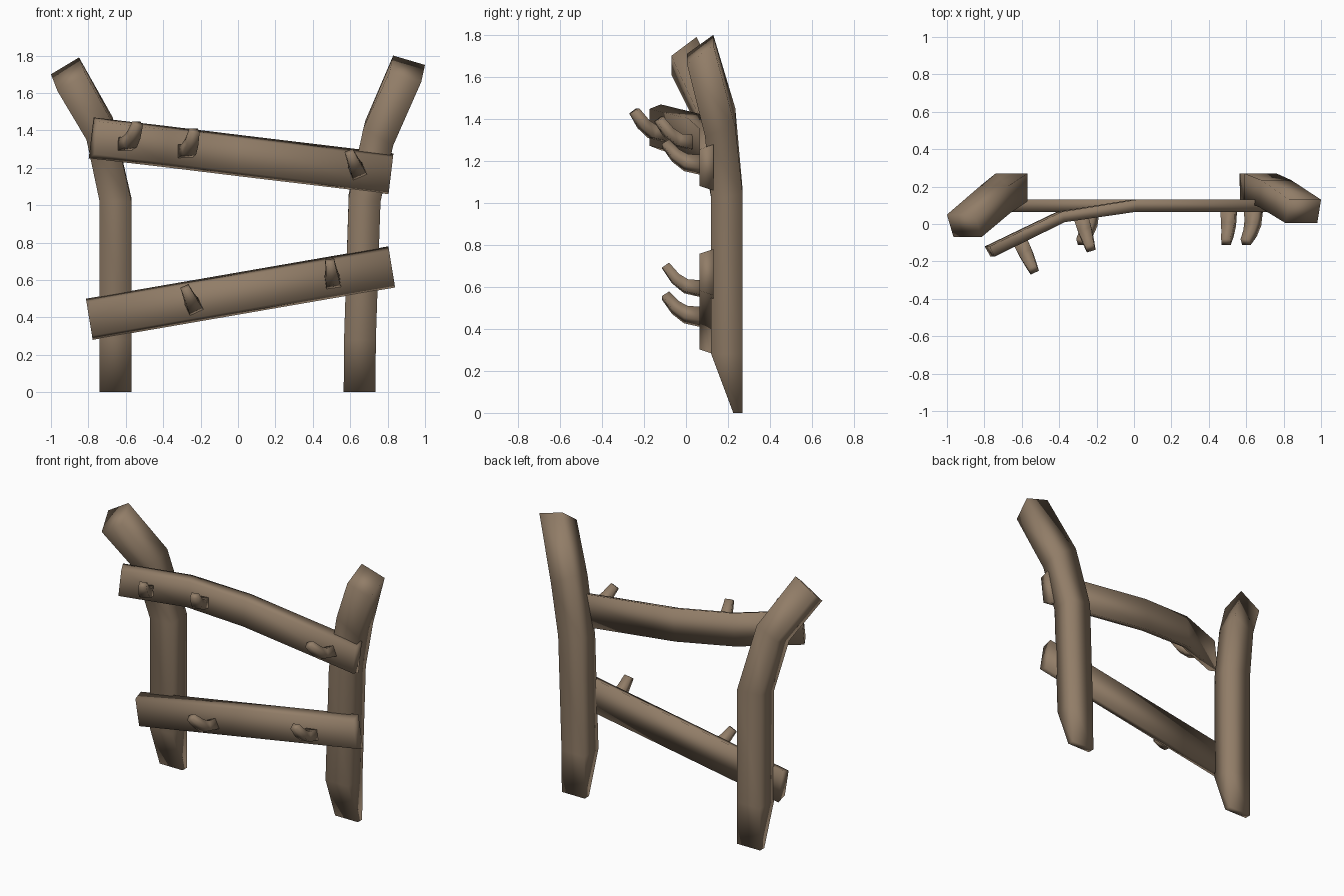
import bpy, bmesh, math
from mathutils import Vector, Matrix

if "Cube" in bpy.data.objects:
    bpy.data.objects.remove(bpy.data.objects["Cube"])

wood = bpy.data.materials.new("weathered_wood")
wood.diffuse_color = (0.285, 0.205, 0.137, 1)
wood.use_nodes = True
wood.node_tree.nodes["Principled BSDF"].inputs["Base Color"].default_value = wood.diffuse_color


def loft(name, rings):
    """Skin a list of equal-sized point rings and close both ends."""
    bm = bmesh.new()
    loops = [[bm.verts.new(p) for p in ring] for ring in rings]
    n = len(loops[0])
    for a, b in zip(loops, loops[1:]):
        for i in range(n):
            j = (i + 1) % n
            bm.faces.new((a[i], a[j], b[j], b[i]))
    bm.faces.new(loops[0][::-1])
    bm.faces.new(loops[-1])
    bmesh.ops.recalc_face_normals(bm, faces=bm.faces)
    for f in bm.faces:
        f.smooth = True
    mesh = bpy.data.meshes.new(name)
    bm.to_mesh(mesh)
    bm.free()
    mesh.materials.append(wood)
    ob = bpy.data.objects.new(name, mesh)
    bpy.context.collection.objects.link(ob)
    return ob


def post(name, sections):
    """Section: back-left x,z, back-right x,z, back y, front y, front shift x,z."""
    rings = []
    for xl, zl, xr, zr, yb, yf, dx, dz in sections:
        rings.append([(xl, yb, zl), (xr, yb, zr),
                      (xr + dx, yf, zr + dz), (xl + dx, yf, zl + dz)])
    loft(name, rings)


# Posts: chamfered at the foot, bent outward and forward at the top
post("left_post", [
    (-0.74, 0, -0.57, 0, 0.27, 0.225, 0, 0),
    (-0.74, 0.28, -0.57, 0.28, 0.27, 0.12, 0, 0),
    (-0.74, 1.04, -0.57, 1.04, 0.27, 0.12, 0, -0.02),
    (-0.82, 1.40, -0.67, 1.47, 0.205, 0.06, 0.01, -0.05),
    (-1.0, 1.70, -0.85, 1.79, 0.05, -0.07, 0.035, -0.09)])
post("right_post", [
    (0.565, 0, 0.735, 0, 0.27, 0.225, 0, 0),
    (0.567, 0.28, 0.737, 0.28, 0.27, 0.12, 0, 0),
    (0.592, 1.06, 0.762, 1.04, 0.27, 0.12, 0, -0.02),
    (0.68, 1.45, 0.84, 1.36, 0.235, 0.09, -0.01, -0.04),
    (0.83, 1.80, 1.0, 1.75, 0.13, 0.005, -0.02, -0.09)])


def plank(name, sections, up):
    """Section: centre x,z, back y, front y, front x shift; front is narrower."""
    up = Vector(up)
    rings = []
    for x, z, yb, yf, dx in sections:
        c = Vector((x, 0, z))
        f = c + Vector((dx, yf, 0))
        b = c + Vector((0, yb, 0))
        rings.append([b - up, b + up, f + up * 0.8, f - up * 0.8])
    loft(name, rings)


# Cross planks: the upper one curves forward on the left
plank("upper_plank", [
    (-0.785, 1.36, -0.12, -0.175, 0.028),
    (-0.40, 1.315, 0.065, 0.01, 0.02),
    (0.0, 1.266, 0.13, 0.065, 0.0),
    (0.818, 1.168, 0.13, 0.065, 0.0)], (0.013, 0, 0.109))
plank("lower_plank", [
    (-0.795, 0.39, 0.13, 0.065, 0.0),
    (0.822, 0.67, 0.13, 0.065, 0.0)], (-0.018, 0, 0.11))


def peg(name, base, yaw, roll):
    """Tapered square hook that runs forward and curls upward."""
    rot = Matrix.Rotation(math.radians(yaw), 3, 'Z') @ \
        Matrix.Rotation(math.radians(roll), 3, 'Y')
    # forward, up, half width, half thickness, pitch in degrees
    path = [(0, 0, 0.04, 0.036, 0), (0.08, 0.013, 0.037, 0.030, 18),
            (0.13, 0.05, 0.031, 0.025, 42), (0.177, 0.112, 0.024, 0.020, 55)]
    rings = []
    for d, h, w, t, pitch in path:
        a = math.radians(pitch)
        c = Vector((0, -d, h))
        n = Vector((0, math.sin(a), math.cos(a))) * t
        s = Vector((w, 0, 0))
        rings.append([Vector(base) + rot @ p
                      for p in (c - s - n, c + s - n, c + s + n, c - s + n)])
    loft(name, rings)


# Hooks on the planks
for i, (base, yaw, roll) in enumerate([
        ((-0.612, -0.085, 1.325), 25, 0),
        ((-0.285, 0.04, 1.287), 17, 0),
        ((0.64, 0.08, 1.18), 0, -23),
        ((0.507, 0.08, 0.59), 0, -8),
        ((-0.235, 0.08, 0.456), 0, -25)]):
    peg("hook_peg_%d" % (i + 1), base, yaw, roll)
